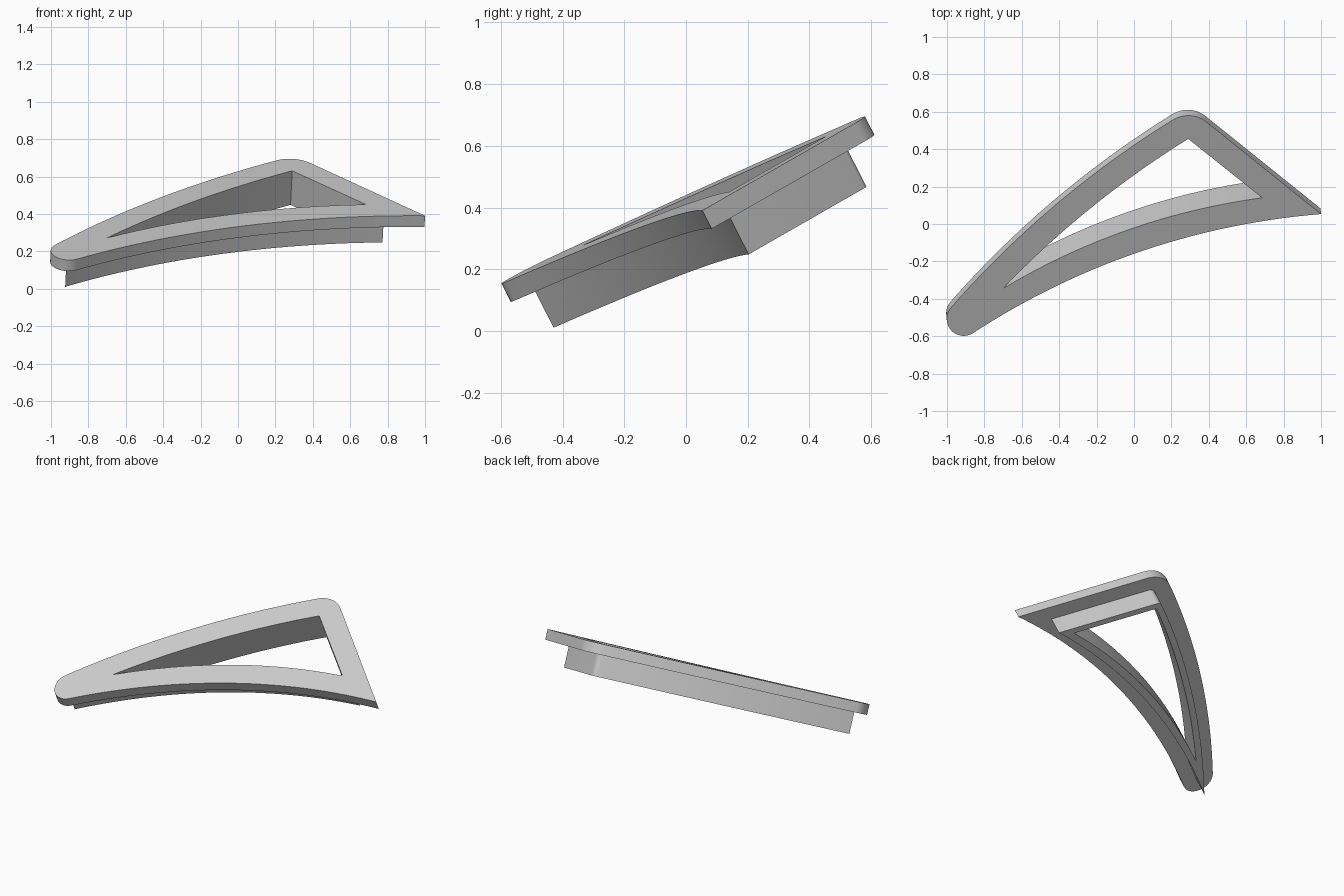
import bpy, bmesh, math
from mathutils import Vector

cube = bpy.data.objects.get("Cube")
if cube:
    bpy.data.objects.remove(cube)

# Material
grey = bpy.data.materials.new("plain_grey")
grey.use_nodes = True
colour = (0.6, 0.6, 0.6, 1)
grey.diffuse_color = colour
grey.node_tree.nodes["Principled BSDF"].inputs["Base Color"].default_value = colour

# Tilted plane carrying the top face
SLOPE_X, SLOPE_Y, HEIGHT = -0.05, 0.51, 0.414
NORMAL = Vector((-SLOPE_X, -SLOPE_Y, 1)).normalized()


def arc(p, q, sag, steps):
    """Circular arc from p towards q (q left out), bulging left by sag."""
    p, q = Vector(p), Vector(q)
    half = (q - p).length / 2
    along = (q - p).normalized()
    left = Vector((-along.y, along.x))
    turn = 2 * math.atan2(sag, half)
    radius = half / math.sin(turn)
    centre = (p + q) / 2 - left * radius * math.cos(turn)
    points = []
    for i in range(steps):
        a = turn * (2 * i / steps - 1)
        points.append(centre + left * radius * math.cos(a) + along * radius * math.sin(a))
    return points


def ring(name, outer, inner, top, bottom):
    """Prism between two outlines, from depth top to depth bottom."""
    bm = bmesh.new()
    caps = []
    for depth in (top, bottom):
        loops, edges = [], []
        for outline in (outer, inner):
            verts = [bm.verts.new(Vector((p.x, p.y, HEIGHT + SLOPE_X * p.x + SLOPE_Y * p.y))
                                  - NORMAL * depth) for p in outline]
            edges += [bm.edges.new((v, verts[i - 1])) for i, v in enumerate(verts)]
            loops.append(verts)
        bmesh.ops.triangle_fill(bm, edges=edges, use_beauty=True, normal=NORMAL)
        caps.append(loops)
    for upper, lower in zip(*caps):
        for i in range(len(upper)):
            bm.faces.new((upper[i - 1], upper[i], lower[i], lower[i - 1]))
    bmesh.ops.recalc_face_normals(bm, faces=bm.faces)
    mesh = bpy.data.meshes.new(name)
    bm.to_mesh(mesh)
    bm.free()
    mesh.materials.append(grey)
    obj = bpy.data.objects.new(name, mesh)
    bpy.context.collection.objects.link(obj)
    bpy.ops.object.select_all(action="DESELECT")
    obj.select_set(True)
    bpy.context.view_layer.objects.active = obj
    bpy.ops.object.shade_smooth_by_angle(angle=math.radians(30))
    return obj


# Outline of the window opening
opening = (arc((-0.70, -0.345), (0.29, 0.455), 0.04, 24)
           + [Vector((0.29, 0.455))]
           + arc((0.685, 0.14), (-0.70, -0.345), -0.075, 24))

# Outline of the plate: rounded end, long edge, rounded apex, straight edge, lower edge
plate = (arc((-0.86, -0.583), (-0.977, -0.445), 0.0804, 16)
         + arc((-0.977, -0.445), (0.21, 0.558), 0.058, 24)
         + arc((0.21, 0.558), (0.385, 0.547), 0.0272, 12)
         + [Vector((0.385, 0.547))]
         + arc((1.0, 0.053), (-0.86, -0.583), -0.123, 28))

# Outline of the flange: pointed ends, small rounded apex
flange = (arc((-0.915, -0.522), (0.27, 0.486), 0.059, 24)
          + arc((0.27, 0.486), (0.313, 0.484), 0.0067, 6)
          + [Vector((0.313, 0.484))]
          + arc((0.782, 0.11), (-0.915, -0.522), -0.108, 28))

ring("frame_plate", plate, opening, 0, 0.067)
ring("under_flange", flange, opening, 0.067, 0.205)
